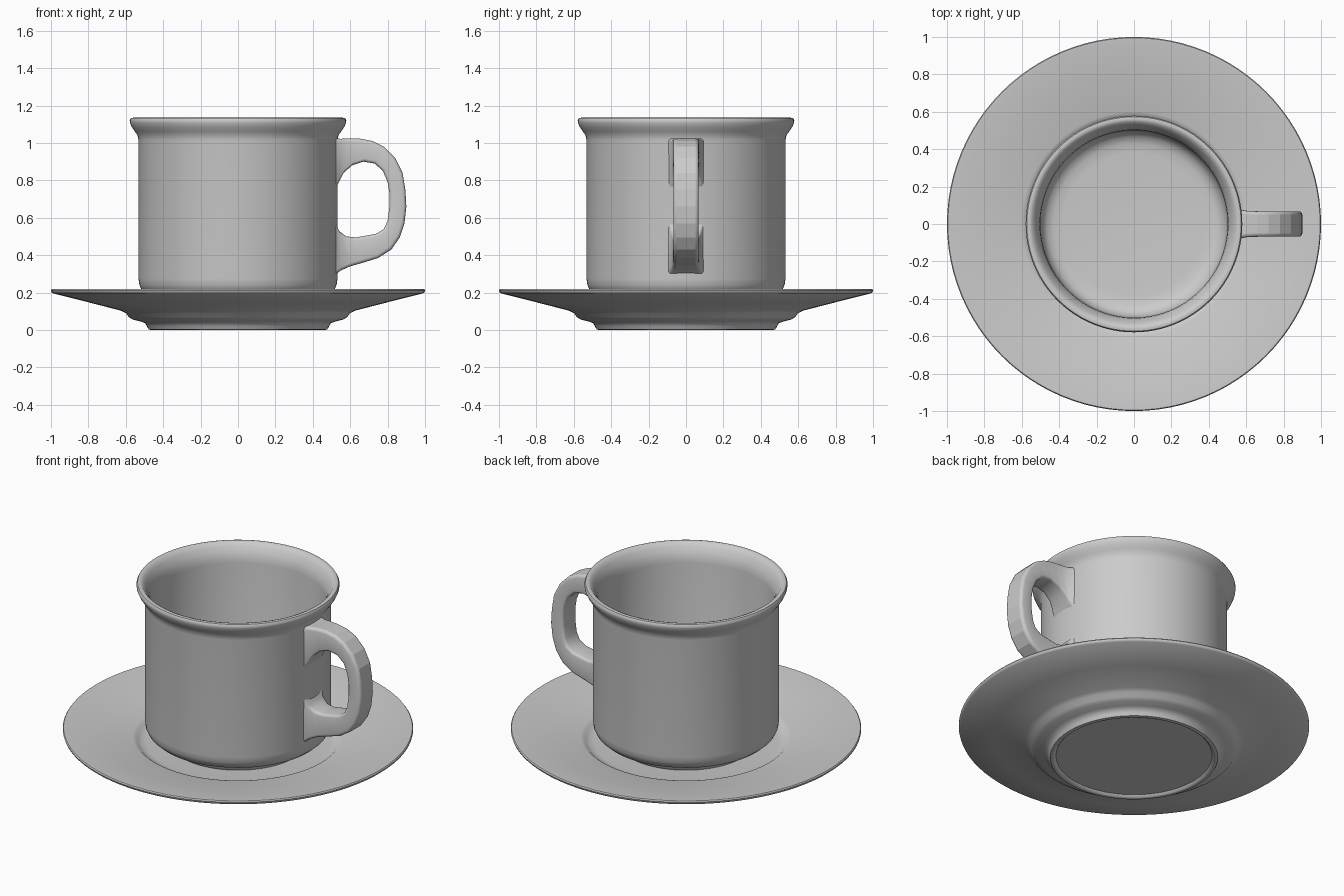
import bpy, bmesh, math
from mathutils import Vector

SEGMENTS = 96


def finish(bm, name):
    bmesh.ops.recalc_face_normals(bm, faces=bm.faces)
    mesh = bpy.data.meshes.new(name)
    bm.to_mesh(mesh)
    bm.free()
    obj = bpy.data.objects.new(name, mesh)
    bpy.context.collection.objects.link(obj)
    return obj


def lathe(name, profile):
    """Spin an (r, z) profile that starts and ends on the axis."""
    bm = bmesh.new()
    verts = [bm.verts.new((r, 0, z)) for r, z in profile]
    edges = [bm.edges.new(pair) for pair in zip(verts, verts[1:])]
    bmesh.ops.spin(bm, geom=verts + edges, cent=(0, 0, 0), axis=(0, 0, 1),
                   angle=math.tau, steps=SEGMENTS)
    bmesh.ops.remove_doubles(bm, verts=bm.verts, dist=1e-4)
    obj = finish(bm, name)
    bpy.ops.object.select_all(action='DESELECT')
    obj.select_set(True)
    bpy.context.view_layer.objects.active = obj
    bpy.ops.object.shade_smooth_by_angle(angle=math.radians(40))
    return obj


# Saucer: shallow foot, stepped underside, wide sloped rim and sunken well
lathe("saucer", [
    (0, 0.015), (0.445, 0.015), (0.455, 0.003), (0.465, 0), (0.478, 0.003),
    (0.487, 0.02), (0.497, 0.036), (0.52, 0.045), (0.56, 0.055),
    (0.583, 0.068), (0.60, 0.09), (0.625, 0.103), (0.80, 0.148),
    (0.99, 0.196), (0.998, 0.203), (1.0, 0.212), (0.995, 0.219),
    (0.98, 0.219), (0.80, 0.19), (0.60, 0.16), (0.585, 0.156),
    (0.57, 0.143), (0.55, 0.133), (0.52, 0.128), (0, 0.128)])

# Cup: foot ring, rounded base, straight wall, flared lip, hollow inside
lathe("cup", [
    (0, 0.15), (0.355, 0.15), (0.365, 0.13), (0.39, 0.13), (0.40, 0.14),
    (0.405, 0.165), (0.45, 0.175), (0.49, 0.192), (0.515, 0.215),
    (0.527, 0.24), (0.532, 0.275), (0.532, 1.015), (0.537, 1.04),
    (0.552, 1.062), (0.568, 1.085), (0.578, 1.108), (0.579, 1.122),
    (0.573, 1.132), (0.56, 1.135), (0.546, 1.13), (0.53, 1.11),
    (0.515, 1.083), (0.504, 1.055), (0.50, 1.02), (0.50, 0.31),
    (0.49, 0.265), (0.465, 0.235), (0.43, 0.222), (0.38, 0.217), (0, 0.215)])

# Handle stations: outer x, z, inner x, z
STATIONS = [
    (0.512, 1.025, 0.512, 0.74), (0.55, 1.022, 0.54, 0.79),
    (0.60, 1.025, 0.565, 0.84), (0.66, 1.022, 0.61, 0.88),
    (0.72, 1.01, 0.67, 0.90), (0.78, 0.98, 0.73, 0.89),
    (0.84, 0.92, 0.775, 0.85), (0.88, 0.84, 0.80, 0.79),
    (0.895, 0.75, 0.81, 0.73), (0.90, 0.66, 0.81, 0.66),
    (0.89, 0.57, 0.80, 0.585), (0.865, 0.495, 0.78, 0.54),
    (0.82, 0.43, 0.74, 0.515), (0.75, 0.385, 0.69, 0.505),
    (0.67, 0.36, 0.63, 0.495), (0.60, 0.34, 0.58, 0.50),
    (0.55, 0.318, 0.54, 0.53), (0.512, 0.29, 0.512, 0.60)]
FLARE = [0.10, 0.08, 0.071]  # half widths where the handle joins the cup
ROUND = 0.018


def handle_ring(bm, index, station):
    """Rounded rectangle spanning the outer and inner edge of the handle."""
    outer = Vector((station[0], 0, station[1]))
    inner = Vector((station[2], 0, station[3]))
    near_end = min(index, len(STATIONS) - 1 - index)
    half_w = FLARE[near_end] if near_end < len(FLARE) else 0.068
    mid, axis = (outer + inner) / 2, (outer - inner).normalized()
    half_h = (outer - inner).length / 2
    ring = []
    for corner, (sy, sh) in enumerate([(1, 1), (-1, 1), (-1, -1), (1, -1)]):
        for step in range(4):
            a = math.radians(corner * 90 + step * 30)
            y = sy * (half_w - ROUND) + ROUND * math.cos(a)
            h = sh * (half_h - ROUND) + ROUND * math.sin(a)
            ring.append(bm.verts.new(mid + axis * h + Vector((0, y, 0))))
    return ring


# Handle: skin the rings, outer band left faceted
bm = bmesh.new()
rings = [handle_ring(bm, i, s) for i, s in enumerate(STATIONS)]
for a, b in zip(rings, rings[1:]):
    n = len(a)
    for k in range(n):
        face = bm.faces.new((a[k], a[(k + 1) % n], b[(k + 1) % n], b[k]))
        face.smooth = k != 3
bm.faces.new(rings[0])
bm.faces.new(rings[-1])
finish(bm, "handle")
